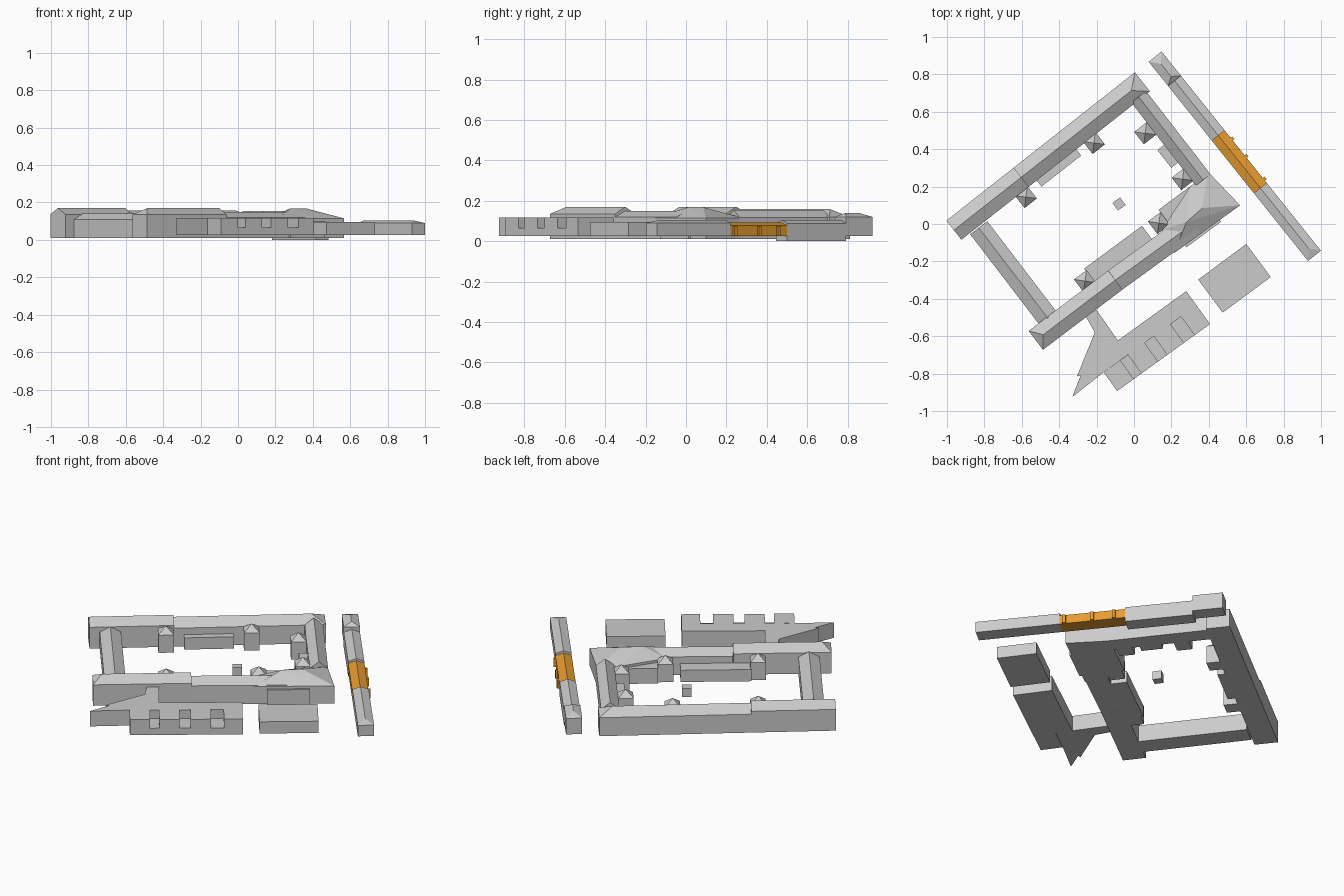
import bpy, bmesh, math
from mathutils import Vector

if "Cube" in bpy.data.objects:
    bpy.data.objects.remove(bpy.data.objects["Cube"])

V = Vector


def finish(bm, name):
    bmesh.ops.recalc_face_normals(bm, faces=bm.faces[:])
    me = bpy.data.meshes.new(name)
    bm.to_mesh(me)
    bm.free()
    ob = bpy.data.objects.new(name, me)
    bpy.context.collection.objects.link(ob)
    return ob


def hull(name, pts):
    """Flat-faced convex solid around a few points."""
    bm = bmesh.new()
    for p in pts:
        bm.verts.new(p)
    bmesh.ops.convex_hull(bm, input=bm.verts[:])
    bmesh.ops.dissolve_limit(bm, angle_limit=0.01, verts=bm.verts[:], edges=bm.edges[:])
    return finish(bm, name)


def prism(name, pts, z0, z1):
    """Flat-roofed block over any footprint."""
    bm = bmesh.new()
    f = bm.faces.new([bm.verts.new((x, y, z0)) for x, y in pts])
    top = bmesh.ops.extrude_face_region(bm, geom=[f])["geom"]
    bmesh.ops.translate(bm, vec=(0, 0, z1 - z0),
                        verts=[g for g in top if isinstance(g, bmesh.types.BMVert)])
    return finish(bm, name)


def wing(name, a, b, w, z0, eave, ridge, hip_a=0.0, hip_b=0.0):
    """Long house along a-b with a pitched roof; hips pull the ridge ends in."""
    a, b = V(a), V(b)
    d = (b - a).normalized()
    n = V((-d.y, d.x)) * w / 2
    pts = [(*p, z) for p in (a + n, a - n, b + n, b - n) for z in (z0, eave)]
    return hull(name, pts + [(*(a + d * hip_a), ridge), (*(b - d * hip_b), ridge)])


def slab(name, o, ang, s0, s1, t0, t1, z0, z1):
    """Flat box in a rotated local frame: s along, t across."""
    u = V((math.cos(ang), math.sin(ang)))
    v = V((-u.y, u.x))
    o = V(o)
    return prism(name, [o + u * s + v * t for s, t in ((s0, t0), (s1, t0), (s1, t1), (s0, t1))], z0, z1)


# Courtyard ring
wing("northwest_wing_high", (-.963, -.033), (-.603, .25), .13, .01, .137, .17)
wing("northwest_wing_low", (-.603, .25), (.045, .76), .13, .01, .12, .158, hip_b=.075)
wing("northeast_wing", (.025, .68), (.37, .235), .1, .01, .117, .155)
wing("southwest_wing", (-.83, -.02), (-.44, -.53), .115, .01, .11, .14)
wing("southeast_wing_high", (-.525, -.622), (-.10, -.30), .127, .01, .135, .17, hip_a=.05)
wing("southeast_wing_low", (-.10, -.30), (.32, .005), .127, .01, .12, .15)

# East corner pavilion with its broad hipped roof
foot = [(.567, .10), (.395, .28), (.30, .20), (.15, -.03), (.215, -.155)]
hull("corner_pavilion", [(x, y, z) for x, y in foot for z in (.01, .115)]
     + [(.28, .01, .168), (.365, .085, .168)])
slab("pavilion_base", (.28, -.125), math.radians(36.5), 0, .23, 0, .25, .01, .10)

# Stair towers with pyramid roofs
towers = [(-.214, .433, 38), (-.578, .144, 38), (.06, .485, 38),
          (.26, .24, 38), (.133, .005, 36.5), (-.262, -.305, 36.5)]
for i, (x, y, ang) in enumerate(towers):
    r = .042
    d = V((math.cos(math.radians(ang)), math.sin(math.radians(ang)))) * r
    wing(f"stair_tower_{i + 1}", V((x, y)) - d, V((x, y)) + d, 2 * r,
         .01, .115, .152, hip_a=r, hip_b=r)

# Low flat additions in the court
slab("north_court_annex", (-.495, .20), math.radians(38), 0, .27, 0, .05, .01, .08)
slab("east_court_annex", (.125, .395), math.radians(-52), 0, .12, 0, .07, .01, .08)
slab("south_court_annex", (-.21, -.315), math.radians(36.5), 0, .385, 0, .095, .01, .08)
slab("court_well_house", (-.08, .107), math.radians(36), -.025, .025, -.025, .025, .01, .06)

# South annex: rear block, notched front block, irregular west end
o, ang = (-.09, -.893), math.atan2(.585, .811)
slab("annex_rear", o, ang, .157, .612, .123, .217, .025, .117)
slab("annex_front_base", o, ang, 0, .612, 0, .123, .025, .065)
solid = [(0, .11), (.16, .27), (.33, .44), (.51, .612)]
for i, (s0, s1) in enumerate(solid):
    slab(f"annex_front_bay_{i + 1}", o, ang, s0, s1, 0, .123, .065, .117)
prism("annex_west_end", [(-.33, -.925), (-.162, -.793), (-.034, -.70), (-.088, -.62),
                         (-.20, -.46), (-.26, -.49), (-.21, -.58), (-.305, -.815), (-.285, -.81)], .025, .117)

# Southeast annex in two strips
for i, t in enumerate((0, .11)):
    slab(f"southeast_annex_{i + 1}", (.474, -.474), math.radians(36.5), 0, .32, t, t + .11, .025, .095)

# Detached northeast range
A, B = V((.113, .895)), V((.965, -.17))
D = (B - A).normalized()
N = V((-D.y, D.x))
L = (B - A).length
W = .088
wing("range_north_end", A, A + D * .166, W, .025, .12, .14, hip_a=.05, hip_b=.03)
wing("range_north", A + D * .166, A + D * .54, W, .0, .088, .105)
wing("range_south", A + D * .90, B, W, .025, .09, .105, hip_b=.05)
gold = [wing("range_middle", A + D * .54, A + D * .90, W, .025, .077, .092)]
for i, s in enumerate((.60, .72, .875)):
    gold.append(slab(f"range_buttress_{i + 1}", A + D * s, math.atan2(D.y, D.x),
                     -.009, .009, W / 2 - .01, W / 2 + .012, .025, .075))

mat = bpy.data.materials.new("orange")
mat.diffuse_color = (.8, .33, .03, 1)
mat.use_nodes = True
mat.node_tree.nodes["Principled BSDF"].inputs["Base Color"].default_value = mat.diffuse_color
for ob in gold:
    ob.data.materials.append(mat)
